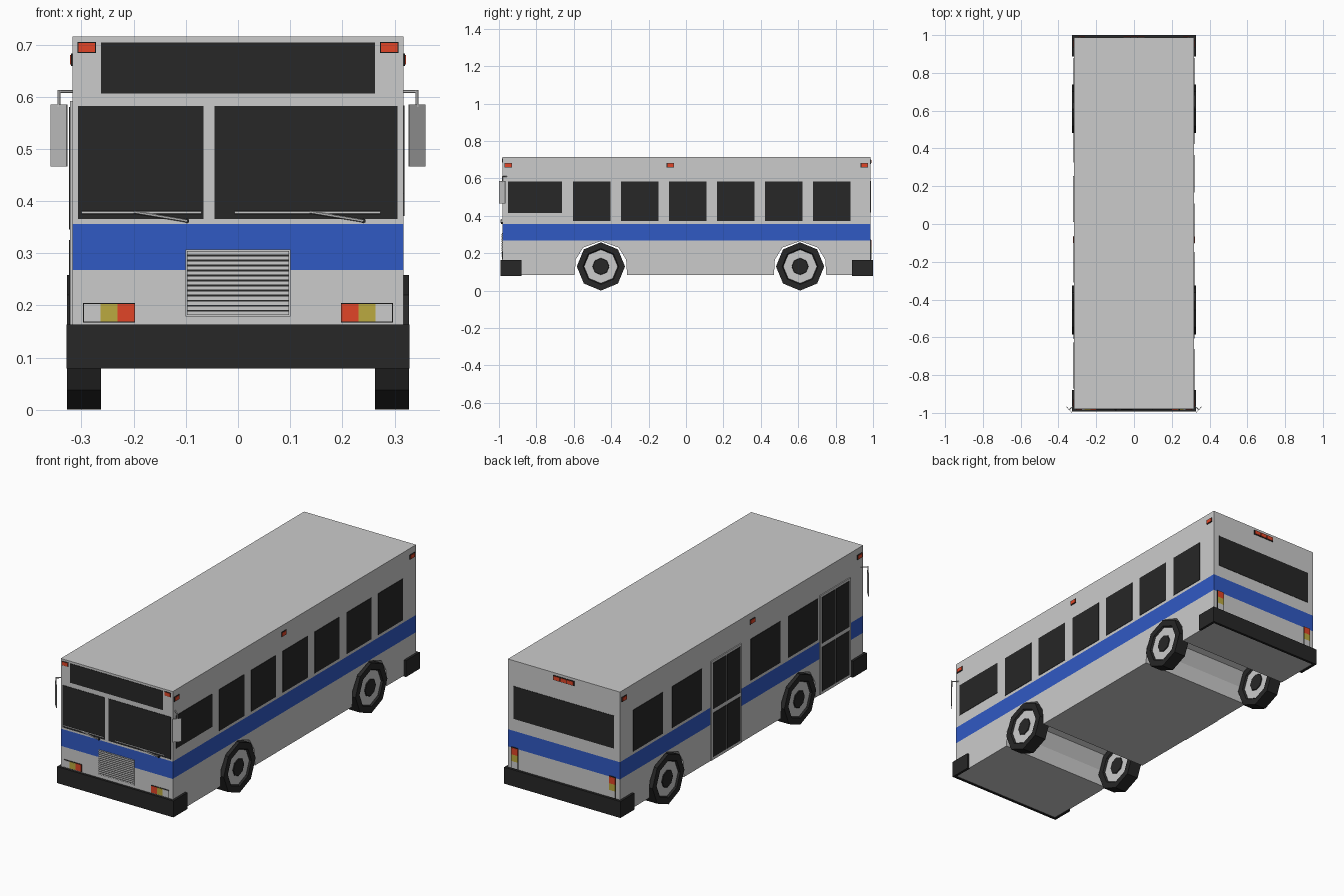
import bpy, bmesh, math
from mathutils import Vector, Matrix

if "Cube" in bpy.data.objects:
    bpy.data.objects.remove(bpy.data.objects["Cube"])


def mat(name, r, g, b):
    m = bpy.data.materials.new(name)
    m.diffuse_color = (r, g, b, 1)
    m.use_nodes = True
    m.node_tree.nodes["Principled BSDF"].inputs["Base Color"].default_value = m.diffuse_color
    return m


GREY = mat("grey_paint", 0.69, 0.69, 0.69)
BLACK = mat("black", 0.02, 0.02, 0.02)
BLUE = mat("blue", 0.03, 0.1, 0.55)
RED = mat("red", 0.75, 0.06, 0.02)
YELLOW = mat("yellow", 0.5, 0.4, 0.05)
W, FRONT, BACK, FLOOR, ROOF = 0.317, -0.98, 0.987, 0.083, 0.715


def finish(name, bm, *mats):
    bmesh.ops.recalc_face_normals(bm, faces=bm.faces)
    me = bpy.data.meshes.new(name)
    bm.to_mesh(me)
    bm.free()
    for m in mats:
        me.materials.append(m)
    ob = bpy.data.objects.new(name, me)
    bpy.context.collection.objects.link(ob)
    return ob


def prism(pts, axis, a, b):
    """Extrude a 2D profile along x or z from a to b."""
    bm = bmesh.new()
    place = (lambda p: (a, p[0], p[1])) if axis == 'x' else (lambda p: (p[0], p[1], a))
    f = bm.faces.new([bm.verts.new(place(p)) for p in pts])
    r = bmesh.ops.extrude_face_region(bm, geom=[f])
    d = Vector((b - a, 0, 0)) if axis == 'x' else Vector((0, 0, b - a))
    bmesh.ops.translate(bm, vec=d, verts=[v for v in r['geom'] if isinstance(v, bmesh.types.BMVert)])
    return bm


def panel(name, side, u0, u1, z0, z1, m, t=0.002, base=0.0):
    """Thin plate on one side of the bus, standing t proud of the wall."""
    lo, hi = base - 0.002, t
    if side in ('front', 'back'):
        s, y = (-1, FRONT) if side == 'front' else (1, BACK)
        pts = [(u0, y + s * lo), (u1, y + s * lo), (u1, y + s * hi), (u0, y + s * hi)]
    else:
        s = -1 if side == 'left' else 1
        pts = [(s * (W + lo), u0), (s * (W + hi), u0), (s * (W + hi), u1), (s * (W + lo), u1)]
    return finish(name, prism(pts, 'z', z0, z1), m)


def rod(name, p, q, r, m):
    p, q = Vector(p), Vector(q)
    d = q - p
    bm = bmesh.new()
    bmesh.ops.create_cone(bm, cap_ends=True, segments=6, radius1=r, radius2=r, depth=d.length,
                          matrix=Matrix.Translation((p + q) / 2) @ d.to_track_quat('Z', 'Y').to_matrix().to_4x4())
    return finish(name, bm, m)


# Body: side profile with two wheel arches, cut into a blue band
AXLES, HUB_Z = (-0.455, 0.61), 0.129
arch = [(-0.14, FLOOR), (-0.135, 0.165), (-0.095, 0.23), (0, 0.265),
        (0.095, 0.23), (0.135, 0.165), (0.14, FLOOR)]
profile = [(FRONT, FLOOR)]
for c in AXLES:
    profile += [(c + y, z) for y, z in arch]
profile += [(BACK, FLOOR), (BACK, ROOF), (FRONT, ROOF)]
bm = prism(profile, 'x', -W, W)
for z in (0.268, 0.356):
    bmesh.ops.bisect_plane(bm, geom=bm.verts[:] + bm.edges[:] + bm.faces[:],
                           plane_co=(0, 0, z), plane_no=(0, 0, 1))
for f in bm.faces:
    if min(v.co.z for v in f.verts) > 0.2675 and max(v.co.z for v in f.verts) < 0.3565:
        f.material_index = 1
finish("body", bm, GREY, BLUE)

# Wrap-around bumpers
for name, s, outer, wall, end in (("front_bumper", -1, -0.992, FRONT, -0.88),
                                  ("rear_bumper", 1, 1.0, BACK, 0.888)):
    half = [(0.329, outer), (0.329, end), (W - 0.001, end), (W - 0.001, wall)]
    pts = half + [(-x, y) for x, y in reversed(half)]
    finish(name, prism(pts, 'z', 0.079, 0.163), BLACK)

# Eight-sided wheels: tyre, recessed rim and hub turned from one profile
section = [(0.0, 0.028), (0.043, 0.028), (0.045, 0.024), (0.09, 0.024), (0.096, 0.0325), (0.129, 0.0325)]
section += [(r, -x) for r, x in reversed(section)]
kinds = [0, 0, 1, 0, 0, 0, 0, 0, 1, 0, 0]
for c, place in zip(AXLES, ("front", "rear")):
    for s, side in ((-1, "left"), (1, "right")):
        bm = bmesh.new()
        rings = []
        for r, x in section:
            n = 8 if r else 1
            rings.append([bm.verts.new((s * 0.2955 + x, c + r * math.sin(k * math.pi / 4),
                                        HUB_Z + r * math.cos(k * math.pi / 4))) for k in range(n)])
        for a, b, kind in zip(rings, rings[1:], kinds):
            for k in range(8):
                j = (k + 1) % 8
                loop = [a[k % len(a)], a[j % len(a)], b[j % len(b)], b[k % len(b)]]
                bm.faces.new(list(dict.fromkeys(loop))).material_index = kind
        finish(f"{place}_{side}_wheel", bm, BLACK, GREY)

# Right side windows
panel("driver_window", 'right', -0.952, -0.663, 0.414, 0.583, BLACK)
for i in range(6):
    y = -0.605 + i * 0.257
    panel("right_window", 'right', y, y + 0.2, 0.371, 0.583, BLACK)

# Left side windows and two double doors
for y in (0.66, 0.345, -0.29, -0.59):
    panel("left_window", 'left', y - 0.02, y + 0.22, 0.371, 0.583, BLACK)
for y0 in (0.01, -0.872):
    panel("door_frame", 'left', y0, y0 + 0.245, 0.085, 0.592, GREY, 0.005)
    for k in range(2):
        a = y0 + 0.012 + k * 0.115
        panel("door_upper_glass", 'left', a, a + 0.106, 0.345, 0.58, BLACK, 0.007, 0.005)
        panel("door_lower_glass", 'left', a, a + 0.106, 0.1, 0.325, BLACK, 0.007, 0.005)

# Side marker lights
for side in ('left', 'right'):
    for y in (-0.95, -0.083, 0.954):
        panel("marker_rim", side, y - 0.02, y + 0.02, 0.659, 0.683, BLACK, 0.003)
        panel("marker_light", side, y - 0.017, y + 0.017, 0.662, 0.68, RED, 0.005, 0.003)

# Windscreen and destination sign
panel("sign_window", 'front', -0.263, 0.263, 0.606, 0.704, BLACK)
panel("windscreen_left", 'front', -0.307, -0.066, 0.366, 0.582, BLACK)
panel("windscreen_right", 'front', -0.045, 0.306, 0.366, 0.582, BLACK)

# Wipers
for b0, b1, mid, pivot in ((-0.3, -0.07, -0.2, -0.098), (-0.007, 0.273, 0.137, 0.24)):
    rod("wiper_blade", (b0, -0.986, 0.378), (b1, -0.986, 0.378), 0.003, GREY)
    rod("wiper_arm", (mid, -0.988, 0.379), (pivot, -0.988, 0.362), 0.003, GREY)
    rod("wiper_pivot", (pivot, -0.978, 0.362), (pivot, -0.99, 0.362), 0.005, BLACK)

# Grille
panel("grille_frame", 'front', -0.101, 0.101, 0.179, 0.307, GREY, 0.003)
panel("grille_back", 'front', -0.098, 0.098, 0.182, 0.304, BLACK, 0.004, 0.003)
for i in range(13):
    z = 0.182 + i * 0.0096
    panel("grille_slat", 'front', -0.098, 0.098, z, z + 0.0062, GREY, 0.006, 0.004)

for s in (-1, 1):
    # Front lamps, red inside to clear outside
    a, b = sorted((s * 0.197, s * 0.297))
    panel("headlamp_rim", 'front', a, b, 0.167, 0.205, BLACK, 0.003)
    for k, m in enumerate((RED, YELLOW, GREY)):
        a, b = sorted((s * (0.1985 + k * 0.0323), s * (0.1985 + (k + 1) * 0.0323)))
        panel("headlamp", 'front', a, b, 0.169, 0.203, m, 0.005, 0.003)
    # Front roof markers
    panel("roof_marker_rim", 'front', s * 0.29 - 0.018, s * 0.29 + 0.018, 0.684, 0.705, BLACK, 0.003)
    panel("roof_marker", 'front', s * 0.29 - 0.016, s * 0.29 + 0.016, 0.686, 0.703, RED, 0.005, 0.003)
    # Upright tail lamps
    panel("tail_lamp_rim", 'back', s * 0.276 - 0.02, s * 0.276 + 0.02, 0.164, 0.273, BLACK, 0.003)
    for k, m in enumerate((GREY, YELLOW, RED)):
        z = 0.167 + k * 0.0343
        panel("tail_lamp", 'back', s * 0.276 - 0.017, s * 0.276 + 0.017, z, z + 0.0343, m, 0.005, 0.003)
    # Angled mirrors on bent arms
    pts = [(s * 0.327, -0.998), (s * 0.329, -1.0), (s * 0.359, -0.968), (s * 0.357, -0.966)]
    finish("mirror", prism(pts, 'z', 0.466, 0.585), GREY)
    rod("mirror_arm", (s * 0.315, -0.96, 0.61), (s * 0.343, -0.982, 0.61), 0.003, GREY)
    rod("mirror_stem", (s * 0.343, -0.982, 0.613), (s * 0.343, -0.982, 0.58), 0.003, GREY)

# Rear window and top lights
panel("rear_window", 'back', -0.284, 0.284, 0.418, 0.585, BLACK)
panel("rear_light_rim", 'back', -0.059, 0.059, 0.678, 0.702, BLACK, 0.003)
for x in (-0.038, 0, 0.038):
    panel("rear_top_light", 'back', x - 0.017, x + 0.017, 0.681, 0.699, RED, 0.005, 0.003)
